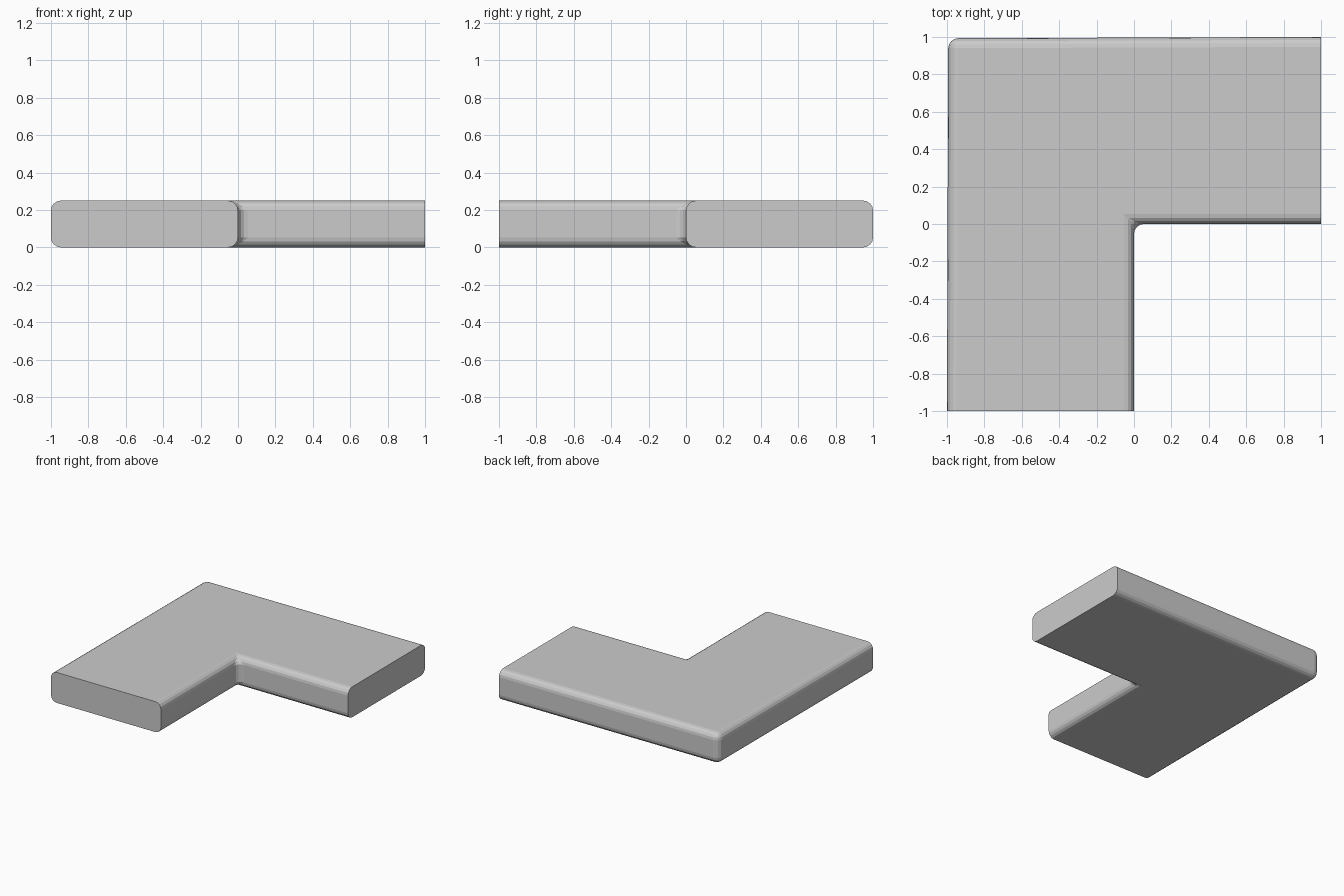
import bpy, bmesh

if "Cube" in bpy.data.objects:
    bpy.data.objects.remove(bpy.data.objects["Cube"])

# L-shaped slab outline, outer corner pulled in very slightly
H = 0.25
outline = [(-1, -1), (0, -1), (0, 0), (1, 0), (1, 1), (-0.993, 0.993)]

bm = bmesh.new()
base = bm.faces.new([bm.verts.new((x, y, 0)) for x, y in outline])
ext = bmesh.ops.extrude_face_region(bm, geom=[base])
top = [g for g in ext["geom"] if isinstance(g, bmesh.types.BMVert)]
bmesh.ops.translate(bm, verts=top, vec=(0, 0, H))
bmesh.ops.recalc_face_normals(bm, faces=bm.faces)


# Round every edge except those bordering the two flat cut ends
def on_end(e):
    a, b = (v.co for v in e.verts)
    return (a.x > 0.99 and b.x > 0.99) or (a.y < -0.99 and b.y < -0.99)


edges = [e for e in bm.edges if not on_end(e)]
bmesh.ops.bevel(bm, geom=edges, offset=0.053, offset_type='OFFSET',
                segments=4, profile=0.5, affect='EDGES', clamp_overlap=True)

mesh = bpy.data.meshes.new("corner_slab")
bm.to_mesh(mesh)
bm.free()
slab = bpy.data.objects.new("corner_slab", mesh)
bpy.context.collection.objects.link(slab)
